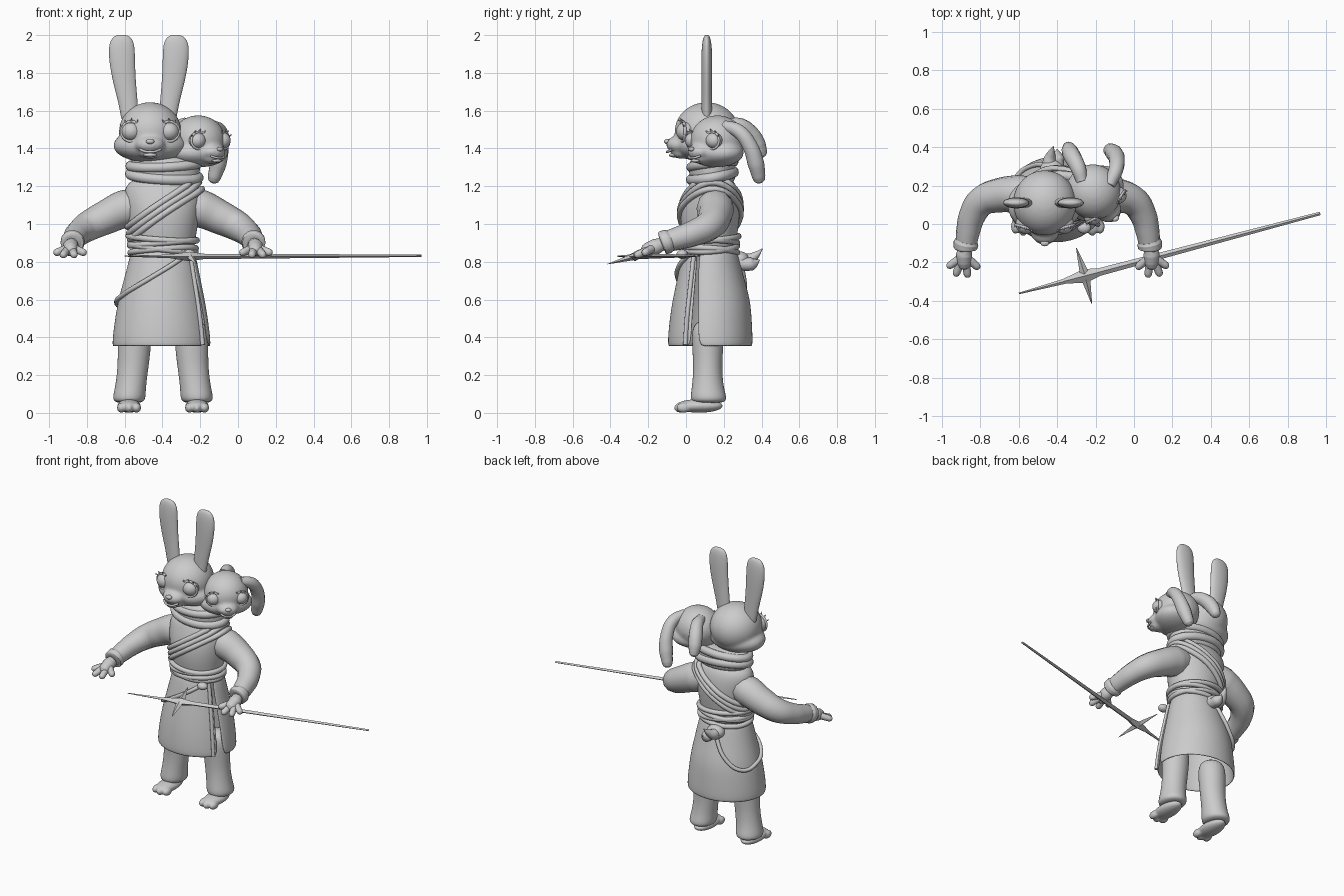
import bpy, bmesh, math
from mathutils import Matrix, Vector

default_cube = bpy.data.objects.get("Cube")
if default_cube:
    bpy.data.objects.remove(default_cube, do_unlink=True)

grey = bpy.data.materials.new("plain_grey")
grey.use_nodes = True
colour = (0.6, 0.6, 0.6, 1)
grey.diffuse_color = colour
grey.node_tree.nodes["Principled BSDF"].inputs["Base Color"].default_value = colour

MIDDLE = -0.397  # the body's own plane of symmetry


def finish(name, mesh, smooth=True):
    mesh.materials.clear()
    mesh.materials.append(grey)
    if smooth:
        mesh.shade_smooth()
    obj = bpy.data.objects.new(name, mesh)
    bpy.context.collection.objects.link(obj)
    return obj


def from_bmesh(name, bm, smooth=True):
    bmesh.ops.recalc_face_normals(bm, faces=bm.faces)
    mesh = bpy.data.meshes.new(name)
    bm.to_mesh(mesh)
    bm.free()
    return finish(name, mesh, smooth)


def blob(name, balls, place=Matrix(), voxel=0):
    """Ellipsoids given as (centre, radii), fused when a voxel size is set."""
    bm = bmesh.new()
    for centre, radii in balls:
        matrix = place @ Matrix.Translation(centre) @ Matrix.Diagonal((*radii, 1))
        bmesh.ops.create_icosphere(bm, subdivisions=4, radius=1, matrix=matrix)
    obj = from_bmesh(name, bm)
    if voxel:
        remesh = obj.modifiers.new("fuse", 'REMESH')
        remesh.mode = 'VOXEL'
        remesh.voxel_size = voxel
        remesh.use_smooth_shade = True
        relax = obj.modifiers.new("relax", 'SMOOTH')
        relax.iterations = 8
    return obj


def tube(name, points, closed=False, place=Matrix()):
    """Round tube through (x, y, z, radius) points."""
    curve = bpy.data.curves.new(name, 'CURVE')
    curve.dimensions = '3D'
    curve.bevel_depth = 1
    curve.bevel_resolution = 4
    curve.resolution_u = 6
    curve.use_fill_caps = True
    spline = curve.splines.new('BEZIER')
    spline.bezier_points.add(len(points) - 1)
    spline.use_cyclic_u = closed
    for knot, (x, y, z, radius) in zip(spline.bezier_points, points):
        knot.co = place @ Vector((x, y, z))
        knot.radius = radius
        knot.handle_left_type = knot.handle_right_type = 'AUTO'
    temp = bpy.data.objects.new("temp", curve)
    bpy.context.collection.objects.link(temp)
    graph = bpy.context.evaluated_depsgraph_get()
    mesh = bpy.data.meshes.new_from_object(temp.evaluated_get(graph))
    bpy.data.objects.remove(temp)
    return finish(name, mesh)


def round_end(points):
    """Extend a tube with a shrinking, domed tip."""
    (a, b) = (Vector(p[:3]) for p in points[-2:])
    r = points[-1][3]
    way = (b - a).normalized() * r
    return points + [(*(b + way * k), r * s) for k, s in ((0.6, 0.8), (0.9, 0.45), (1, 0.05))]


def loft(name, rings, sides=20, slit=None, capped=True):
    """Stack of (x, y, z, rx, ry) ellipses; slit gives the open arc per ring."""
    bm = bmesh.new()
    rows = []
    for i, (x, y, z, rx, ry) in enumerate(rings):
        start, gap = slit(i) if slit else (0, 0)
        count = sides + 1 if slit else sides
        angles = [start + (math.tau - gap) * k / sides for k in range(count)]
        rows.append([bm.verts.new((x + rx * math.cos(a), y + ry * math.sin(a), z)) for a in angles])
    for low, high in zip(rows, rows[1:]):
        for k in range(sides):
            n = (k + 1) % len(low)
            bm.faces.new((low[k], low[n], high[n], high[k]))
    if capped:
        bm.faces.new(rows[0])
        bm.faces.new(rows[-1])
    obj = from_bmesh(name, bm)
    if not capped:
        shell = obj.modifiers.new("cloth", 'SOLIDIFY')
        shell.thickness = 0.015
    obj.modifiers.new("soften", 'SUBSURF').levels = 2
    obj.modifiers["soften"].render_levels = 2
    return obj


def on_surface(rings, z, angle, lift=0):
    """Point on a lofted surface at a height and angle."""
    rings = sorted(rings, key=lambda r: r[2])
    z_in = min(max(z, rings[0][2]), rings[-1][2])
    for a, b in zip(rings, rings[1:]):
        if z_in <= b[2]:
            break
    t = (z_in - a[2]) / (b[2] - a[2])
    x, y, _, rx, ry = (p + (q - p) * t for p, q in zip(a, b))
    return (x + (rx + lift) * math.cos(angle), y + (ry + lift) * math.sin(angle), z)


def mirrored(points):
    return [(2 * MIDDLE - p[0], *p[1:]) for p in points]


# Tunic body and skirt
torso = [(MIDDLE, .13, .82, .165, .135), (MIDDLE, .125, .9, .17, .14), (MIDDLE, .125, .98, .185, .155),
         (MIDDLE, .13, 1.08, .2, .16), (MIDDLE, .14, 1.17, .21, .14), (MIDDLE, .14, 1.22, .19, .12),
         (MIDDLE, .14, 1.25, .12, .09)]
loft("tunic_body", torso)
skirt = [(-.405, .128, .35, .265, .228), (-.405, .13, .48, .25, .22), (-.405, .135, .6, .23, .207),
         (-.4, .13, .72, .2, .175), (-.397, .128, .86, .17, .145)]
loft("skirt", skirt, 32, lambda i: (-.28 - .04 * i, .2 - .035 * i), capped=False)
panel = [(*on_surface(skirt, z, math.radians(-35), .002), .012) for z in (.36, .5, .62, .74, .84)]
tube("skirt_edge_fold", panel)


# Sash around the waist, straps across the chest and the hanging cord
def sash(name, height, slope, radius, lean=0, lift=.006):
    points = []
    for k in range(24):
        a = math.tau * k / 24
        z = height + slope * math.cos(a) + lean * math.sin(a)
        points.append((*on_surface(torso, z, a, lift), radius))
    tube(name, points, closed=True)


for i, (height, slope, lean) in enumerate([(.925, -.012, .01), (.9, .015, 0), (.875, -.02, .01), (.86, .012, -.01)]):
    sash(f"waist_sash_{i}", height, slope, .016, lean)
for i, height in enumerate((1.05, 1.085, 1.12)):
    sash(f"chest_strap_{i}", height, .135, .017, lift=.001)
cord = [(-45, .84), (-75, .785), (-110, .71), (-150, .63), (-180, .59), (-212, .57), (-238, .64), (-262, .8)]
tube("hanging_cord", [(*on_surface(skirt, z, math.radians(a), .006), .013) for a, z in cord])
blob("sash_knot", [((-.26, -.02, .84), (.035, .03, .025))])

# Tail behind the sash
blob("tail_root", [((-.43, .285, .81), (.06, .05, .045))])
tube("tail_tip_upper", [(-.44, .27, .8, .04), (-.44, .33, .81, .035), (-.43, .37, .835, .02), (-.42, .405, .87, .002)])
tube("tail_tip_lower", [(-.4, .27, .79, .035), (-.4, .35, .79, .035), (-.4, .39, .81, .002)])

# Scarf
loft("scarf", [(-.39, .14, 1.21, .15, .1), (-.39, .14, 1.235, .19, .125), (-.39, .14, 1.29, .19, .125),
               (-.385, .14, 1.335, .19, .125), (-.385, .14, 1.36, .13, .09)])
for i, (height, slope, lean, radius) in enumerate([(1.255, -.01, .02, .028), (1.315, .008, .015, .026)]):
    ring = [math.tau * k / 16 for k in range(16)]
    tube(f"scarf_fold_{i}", [(-.39 + .18 * math.cos(a), .14 + .112 * math.sin(a),
                              height + slope * math.cos(a) + lean * math.sin(a), radius) for a in ring], True)


# Heads, sharing one face built around the origin
def head(name, centre, size, yaw):
    place = Matrix.Translation(centre) @ Matrix.Rotation(math.radians(yaw), 4, 'Z') @ Matrix.Scale(size, 4)
    blob(name, [((0, .01, .02), (.165, .17, .155)), ((0, 0, -.055), (.195, .15, .09)),
                ((0, -.13, -.05), (.08, .075, .05)), ((0, -.12, -.095), (.06, .06, .03))], place, .01)
    blob(name + "_nose", [((0, -.2, -.033), (.022, .016, .014))], place)
    smile = [(-.055, -.172, -.075), (-.03, -.193, -.085), (0, -.2, -.088), (.03, -.193, -.085), (.055, -.172, -.075)]
    tube(name + "_upper_lip", [(*p, .007 * size) for p in smile], place=place)
    blob(name + "_lower_lip", [((0, -.165, -.105), (.035, .025, .012))], place)
    for side, label in ((-1, "right"), (1, "left")):
        eye = Vector((.1 * side, -.1, .02))
        blob(f"{name}_{label}_eye", [(eye, (.052, .052, .05))], place)
        rim, lashes = [], []
        for k in range(12):
            a = math.tau * k / 12
            out = Vector((math.cos(a), .25 * side * math.cos(a), math.sin(a)))
            spot = eye + out * .052 + Vector((0, -.018, 0))
            rim.append((*spot, .008 * size))
            if 1 <= k <= 5:
                lashes.append((spot, spot + out * .02 + Vector((0, -.015, 0))))
        tube(f"{name}_{label}_eyelid", rim, True, place)
        for k, (root, tip) in enumerate(lashes):
            tube(f"{name}_{label}_lash_{k}", [(*root, .008 * size), (*tip, .001)], place=place)


head("upright_head", (-.465, .1, 1.47), 1, 0)
head("turned_head", (-.205, .16, 1.425), .86, 40)

# Upright ears
for label, s in (("right", -1), ("left", 1)):
    shape = [(.1, 1.52, .045, .03), (.105, 1.62, .05, .027), (.13, 1.75, .062, .028), (.142, 1.86, .07, .03),
             (.144, 1.95, .071, .027), (.143, 1.99, .05, .018), (.143, 2.002, .02, .008)]
    loft(f"{label}_upright_ear", [(-.472 + s * x, .11, z, rx, ry) for x, z, rx, ry in shape], 16)

# Drooping ears
tube("left_drooping_ear", round_end([(-.13, .2, 1.52, .03), (-.095, .28, 1.49, .038), (-.09, .34, 1.41, .042),
                                    (-.105, .37, 1.32, .045), (-.125, .385, 1.25, .036)]))
tube("right_drooping_ear", round_end([(-.27, .22, 1.53, .03), (-.29, .29, 1.52, .04), (-.32, .35, 1.47, .045),
                                     (-.335, .38, 1.42, .043), (-.34, .395, 1.385, .035)]))

# Arms, hands, legs and feet, mirrored across the body
sleeve = [(-.52, .15, 1.1, .09), (-.6, .155, 1.08, .1), (-.7, .15, 1.035, .09), (-.79, .12, .99, .08),
          (-.84, .05, .955, .07), (-.865, -.04, .925, .062), (-.875, -.11, .905, .055)]
cuff = [(-.872, -.085, .912, .058), (-.875, -.1, .907, .065), (-.878, -.125, .9, .062), (-.878, -.13, .898, .04)]
palm = [(-.88, -.13, .893, .035), (-.885, -.16, .88, .042), (-.885, -.2, .865, .038)]
fingers = [(-.958, -.215, .85), (-.925, -.255, .838), (-.868, -.26, .838), (-.82, -.22, .85)]
leg = [(-.545, .115, .5, .09, .085), (-.548, .115, .36, .09, .085), (-.555, .115, .24, .082, .075),
       (-.57, .115, .13, .082, .085), (-.577, .12, .075, .09, .1), (-.577, .12, .05, .07, .08)]
for label, flip in (("right", list), ("left", mirrored)):
    tube(f"{label}_sleeve", flip(sleeve))
    tube(f"{label}_cuff", flip(cuff))
    tube(f"{label}_palm", flip(round_end(palm)))
    for k, (x, y, z) in enumerate(fingers):
        finger = [(-.885 + (x + .885) * .3, -.18, .87, .022), (x, y, z, .02)]
        tube(f"{label}_finger_{k}", flip(round_end(finger)))
    loft(f"{label}_trouser_leg", flip(leg))
    foot_x = flip([(-.577,)])[0][0]
    toes = [((foot_x + .04 * k, -.025 + .012 * abs(k), .027), (.024, .038, .027)) for k in (-1, 0, 1)]
    blob(f"{label}_foot", [((foot_x, .07, .037), (.062, .125, .036))] + toes, voxel=.006)


# Thin sword with a four-pointed guard
def spike(name, start, tip, width, end_width, flat=.7):
    start, tip = Vector(start), Vector(tip)
    bm = bmesh.new()
    bmesh.ops.create_cone(bm, cap_ends=True, segments=4, radius1=width, radius2=end_width,
                          depth=(tip - start).length)
    turn = (tip - start).to_track_quat('Z', 'Y').to_matrix().to_4x4()
    bmesh.ops.transform(bm, verts=bm.verts, matrix=Matrix.Translation((start + tip) / 2) @ turn
                        @ Matrix.Diagonal((1, flat, 1, 1)))
    from_bmesh(name, bm, False)


hub = (-.255, -.27, .828)
spike("sword_blade", hub, (.97, .055, .832), .021, .009)
spike("sword_grip", hub, (-.6, -.362, .83), .018, .004)
for k, tip in enumerate([(-.3, -.125, .86), (-.22, -.415, .788)]):
    spike(f"guard_point_{k}", hub, tip, .026, .002)
for k, (x, y) in enumerate([(-.14, -.24), (-.37, -.3)]):
    spike(f"guard_flare_{k}", hub, (x, y, .829), .036, .012)
